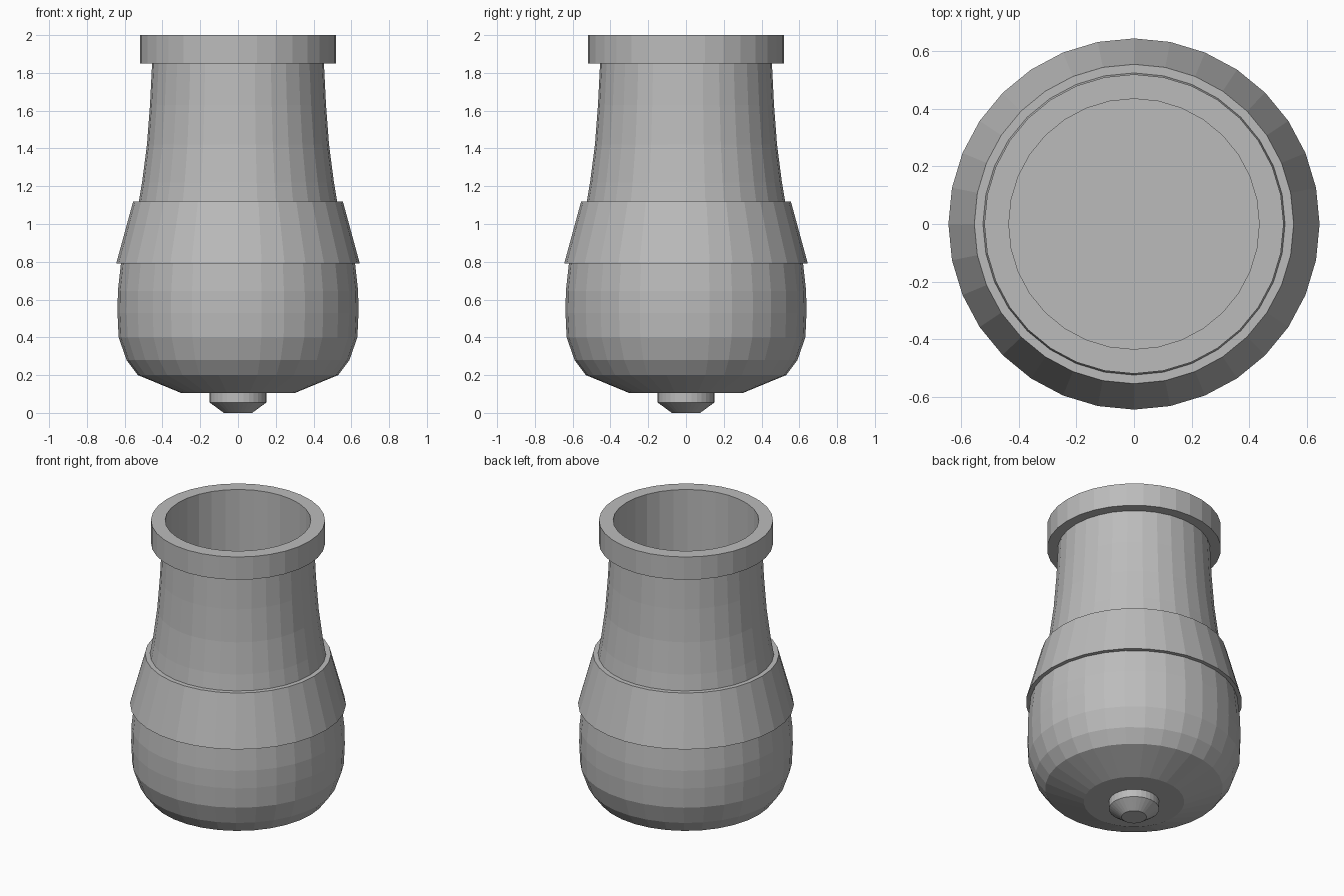
import bpy
import bmesh
import math

SIDES = 32

if "Cube" in bpy.data.objects:
    bpy.data.objects.remove(bpy.data.objects["Cube"])

# Single plain metal colour
iron = bpy.data.materials.new("grey iron")
iron.use_nodes = True
colour = (0.5, 0.5, 0.5, 1)
iron.diffuse_color = colour
iron.node_tree.nodes["Principled BSDF"].inputs["Base Color"].default_value = colour


def lathe(name, profile, closed=False):
    """Revolve (radius, height) points about z; open ends are capped."""
    bm = bmesh.new()
    rings = []
    for r, z in profile:
        rings.append([bm.verts.new((r * math.cos(2 * math.pi * i / SIDES),
                                    r * math.sin(2 * math.pi * i / SIDES), z))
                      for i in range(SIDES)])
    pairs = list(zip(rings, rings[1:]))
    if closed:
        pairs.append((rings[-1], rings[0]))
    else:
        bm.faces.new(rings[0])
        bm.faces.new(rings[-1])
    for low, high in pairs:
        for i in range(SIDES):
            j = (i + 1) % SIDES
            bm.faces.new((low[i], low[j], high[j], high[i]))
    bmesh.ops.recalc_face_normals(bm, faces=bm.faces)
    mesh = bpy.data.meshes.new(name)
    bm.to_mesh(mesh)
    bm.free()
    mesh.materials.append(iron)
    obj = bpy.data.objects.new(name, mesh)
    bpy.context.collection.objects.link(obj)
    return obj


# Knob under the breech
lathe("breech_knob", [(0.075, 0), (0.15, 0.055), (0.15, 0.12)])

# Rounded breech, tapering barrel, muzzle lip and hollow bore in one skin
lathe("barrel", [
    (0.30, 0.105), (0.53, 0.20), (0.59, 0.28), (0.632, 0.40), (0.638, 0.53),
    (0.636, 0.645), (0.62, 0.79), (0.525, 1.12), (0.508, 1.22), (0.482, 1.42),
    (0.466, 1.63), (0.455, 1.85),
    (0.52, 1.85), (0.52, 2.0),
    (0.435, 2.0), (0.435, 1.0),
])

# Flared reinforcing band round the middle
lathe("reinforcing_band", [(0.61, 0.79), (0.645, 0.79), (0.555, 1.12), (0.515, 1.12)],
      closed=True)
